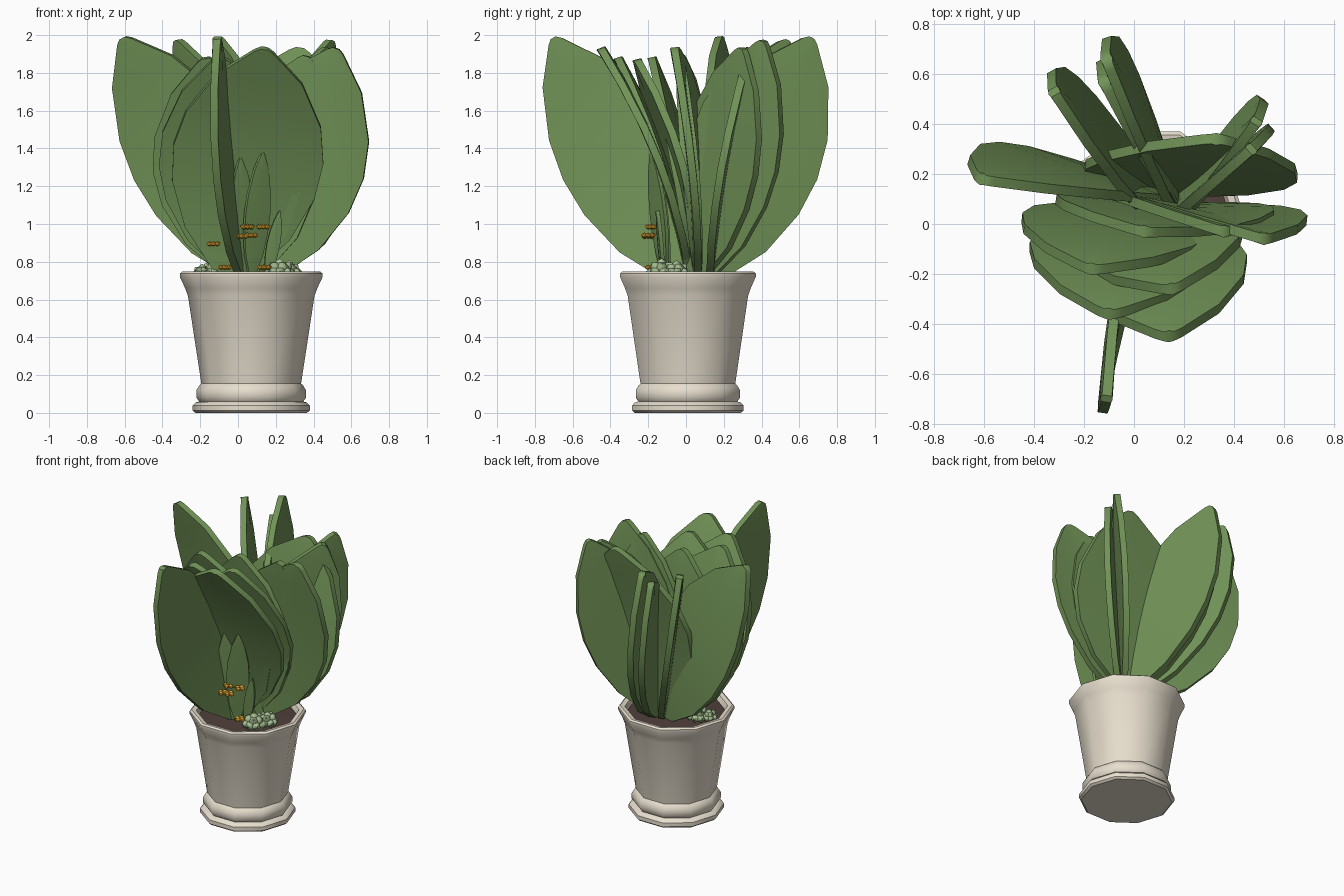
import bpy, bmesh, math, random
from mathutils import Vector, Matrix

if "Cube" in bpy.data.objects:
    bpy.data.objects.remove(bpy.data.objects["Cube"])

random.seed(4)


def material(name, rgb):
    m = bpy.data.materials.new(name)
    m.diffuse_color = (*rgb, 1)
    m.use_nodes = True
    m.node_tree.nodes["Principled BSDF"].inputs["Base Color"].default_value = m.diffuse_color
    return m


LEAF = material("leaf green", (0.165, 0.290, 0.095))
CLAY = material("pale clay", (0.84, 0.77, 0.645))
SOIL = material("soil brown", (0.08, 0.05, 0.043))
PALE = material("succulent green", (0.38, 0.52, 0.28))
GOLD = material("flower orange", (0.88, 0.44, 0.03))


def make(name, bm, mat, angle=40):
    bmesh.ops.recalc_face_normals(bm, faces=bm.faces[:])
    me = bpy.data.meshes.new(name)
    bm.to_mesh(me)
    bm.free()
    me.materials.append(mat)
    ob = bpy.data.objects.new(name, me)
    bpy.context.collection.objects.link(ob)
    bpy.ops.object.select_all(action='DESELECT')
    ob.select_set(True)
    bpy.context.view_layer.objects.active = ob
    bpy.ops.object.shade_smooth_by_angle(angle=math.radians(angle))
    return ob


def loft(name, rings, mat):
    """Skin a list of point rings into a closed solid."""
    bm = bmesh.new()
    rings = [[bm.verts.new(p) for p in ring] for ring in rings]
    n = len(rings[0])
    for a, b in zip(rings, rings[1:]):
        for i in range(n):
            j = (i + 1) % n
            bm.faces.new((a[i], a[j], b[j], b[i]))
    bm.faces.new(rings[0])
    bm.faces.new(rings[-1])
    return make(name, bm, mat)


def lathe(name, profile, centre, sides, mat):
    """Spin a (radius, height) profile into a many-sided solid."""
    turn = [2 * math.pi * i / sides for i in range(sides)]
    loft(name, [[(centre[0] + r * math.cos(a), centre[1] + r * math.sin(a), z) for a in turn]
                for r, z in profile], mat)


# Ten-sided pot with foot, bead and flared rim
POT = (0.07, 0.01)
lathe("pot", [(0.295, 0), (0.31, 0.012), (0.31, 0.04), (0.295, 0.055), (0.275, 0.06),
              (0.29, 0.08), (0.29, 0.12), (0.275, 0.145), (0.264, 0.155), (0.335, 0.62),
              (0.35, 0.66), (0.378, 0.72), (0.378, 0.738), (0.365, 0.748), (0.335, 0.742),
              (0.325, 0.72), (0.31, 0.66)], POT, 10, CLAY)
lathe("soil", [(0.30, 0.66), (0.325, 0.705), (0.2, 0.715)], POT, 10, SOIL)

# Half-width of a leaf along its length
OUTLINE = [(0, 0.10), (0.065, 0.31), (0.2, 0.70), (0.38, 0.95), (0.53, 1.0),
           (0.68, 0.90), (0.86, 0.57), (0.985, 0.13), (1, 0.05)]


def leaf(name, base, tip, half, yaw, bend=0.0, cup=0.0, thick=0.05):
    """Thick blade from base to tip, its width turned to the yaw angle."""
    base, tip = Vector(base), Vector(tip)
    axis = (tip - base).normalized()
    w = Vector((math.cos(math.radians(yaw)), math.sin(math.radians(yaw)), 0))
    w = (w - axis * w.dot(axis)).normalized()
    n = axis.cross(w)
    if n.z < 0:
        n = -n
    rings = []
    for t, k in OUTLINE:
        c = base.lerp(tip, t) + n * bend * 4 * t * (1 - t)
        # Six-point section: wide front, wide back, slim rim
        rings.append([c + w * half * k * s + n * (thick / 2 * d + cup * k * abs(s))
                      for s, d in ((-1, 0.8), (0, 1), (1, 0.8), (1, -0.8), (0, -1), (-1, -0.8))])
    return loft(name, rings, LEAF)


# Large leaves: base x, y, then tip x, y, z, half width, yaw, bend, cup
LEAVES = [
    ("front_edge_leaf", 0.03, -0.03, -0.11, -0.70, 1.985, 0.305, 262, -0.035, 0),
    ("left_edge_leaf", 0.08, 0.12, -0.61, 0.18, 1.985, 0.33, 163, 0.06, 0),
    ("back_left_leaf", 0.12, 0.10, -0.32, 0.53, 1.97, 0.31, 120, 0, 0),
    ("back_leaf_outer", 0.17, 0.10, -0.11, 0.66, 1.985, 0.33, 108, 0.02, 0),
    ("back_leaf_inner", 0.16, 0.10, -0.12, 0.57, 1.88, 0.31, 114, 0.02, 0),
    ("back_right_edge_leaf_outer", 0.16, 0.08, 0.49, 0.41, 1.97, 0.28, 57, 0, 0),
    ("back_right_edge_leaf_inner", 0.15, 0.05, 0.47, 0.30, 1.93, 0.29, 42, 0, 0),
    ("back_wide_leaf", 0.12, 0.13, 0.33, 0.34, 1.93, 0.43, -2, 0.03, 0),
    ("right_leaf_outer", 0.11, 0.06, 0.52, -0.06, 1.93, 0.35, -6, 0.03, 0.04),
    ("right_leaf_inner", 0.09, 0.06, 0.36, -0.03, 1.89, 0.32, -6, 0.03, 0.04),
    ("front_wide_leaf", -0.04, 0.02, 0.14, -0.45, 1.93, 0.40, 0, 0.075, 0),
    ("front_second_leaf", 0.02, 0.03, -0.10, -0.36, 1.88, 0.38, -3, 0.06, 0),
    ("front_third_leaf", 0.02, 0.04, 0.15, -0.26, 1.87, 0.36, 8, 0.05, 0),
    ("front_fourth_leaf", 0.02, 0.05, -0.17, -0.18, 1.88, 0.38, -6, 0.05, 0),
    ("middle_leaf", 0.06, 0.07, 0.04, -0.03, 1.86, 0.37, -8, 0.03, 0),
]
for name, bx, by, tx, ty, tz, half, yaw, bend, cup in LEAVES:
    leaf(name, (bx, by, 0.69), (tx, ty, tz), half, yaw, bend, cup)

# Young leaves at the front
leaf("young_leaf_left", (0.04, -0.10, 0.7), (0.01, -0.17, 1.35), 0.07, 30, 0, 0, 0.025)
leaf("young_leaf_right", (0.07, -0.11, 0.7), (0.13, -0.18, 1.38), 0.075, 30, 0, 0, 0.025)
leaf("young_leaf_small", (0.15, -0.12, 0.7), (0.22, -0.15, 1.07), 0.035, 10, 0, 0, 0.025)


# Pale succulents: domes of plump buds
def succulent(name, centre, radius):
    bm = bmesh.new()
    for count, tilt in ((1, 0), (5, 45), (8, 82)):
        for i in range(count):
            m = (Matrix.Translation(centre)
                 @ Matrix.Rotation(2 * math.pi * (i + random.random() * 0.4) / count, 4, 'Z')
                 @ Matrix.Rotation(math.radians(tilt), 4, 'Y')
                 @ Matrix.Translation((0, 0, radius * 0.55))
                 @ Matrix.Diagonal((radius * 0.38, radius * 0.38, radius * 0.45, 1)))
            bmesh.ops.create_icosphere(bm, subdivisions=1, radius=1, matrix=m)
    make(name, bm, PALE, 45)


succulent("succulent_right", (0.22, -0.13, 0.735), 0.085)
succulent("succulent_right_small", (0.27, -0.05, 0.735), 0.075)
succulent("succulent_left", (-0.13, 0.05, 0.735), 0.08)
succulent("succulent_left_small", (-0.19, 0.01, 0.73), 0.06)


# Tiny orange flowers, each a ring of plump petals
def flower(name, centre):
    bm = bmesh.new()
    for i in range(4):
        m = (Matrix.Translation(centre) @ Matrix.Rotation(math.pi * i / 2, 4, 'Z')
             @ Matrix.Translation((0.02, 0, 0)) @ Matrix.Diagonal((0.019, 0.017, 0.015, 1)))
        bmesh.ops.create_icosphere(bm, subdivisions=1, radius=1, matrix=m)
    make(name, bm, GOLD)


for i, p in enumerate([(-0.13, -0.17, 0.895), (0.05, -0.18, 0.985), (0.135, -0.17, 0.985),
                       (0.07, -0.20, 0.94), (0.02, -0.20, 0.935), (-0.07, -0.14, 0.77),
                       (0.14, -0.18, 0.77), (-0.06, 0.11, 0.77)]):
    flower("flower_%d" % (i + 1), p)
